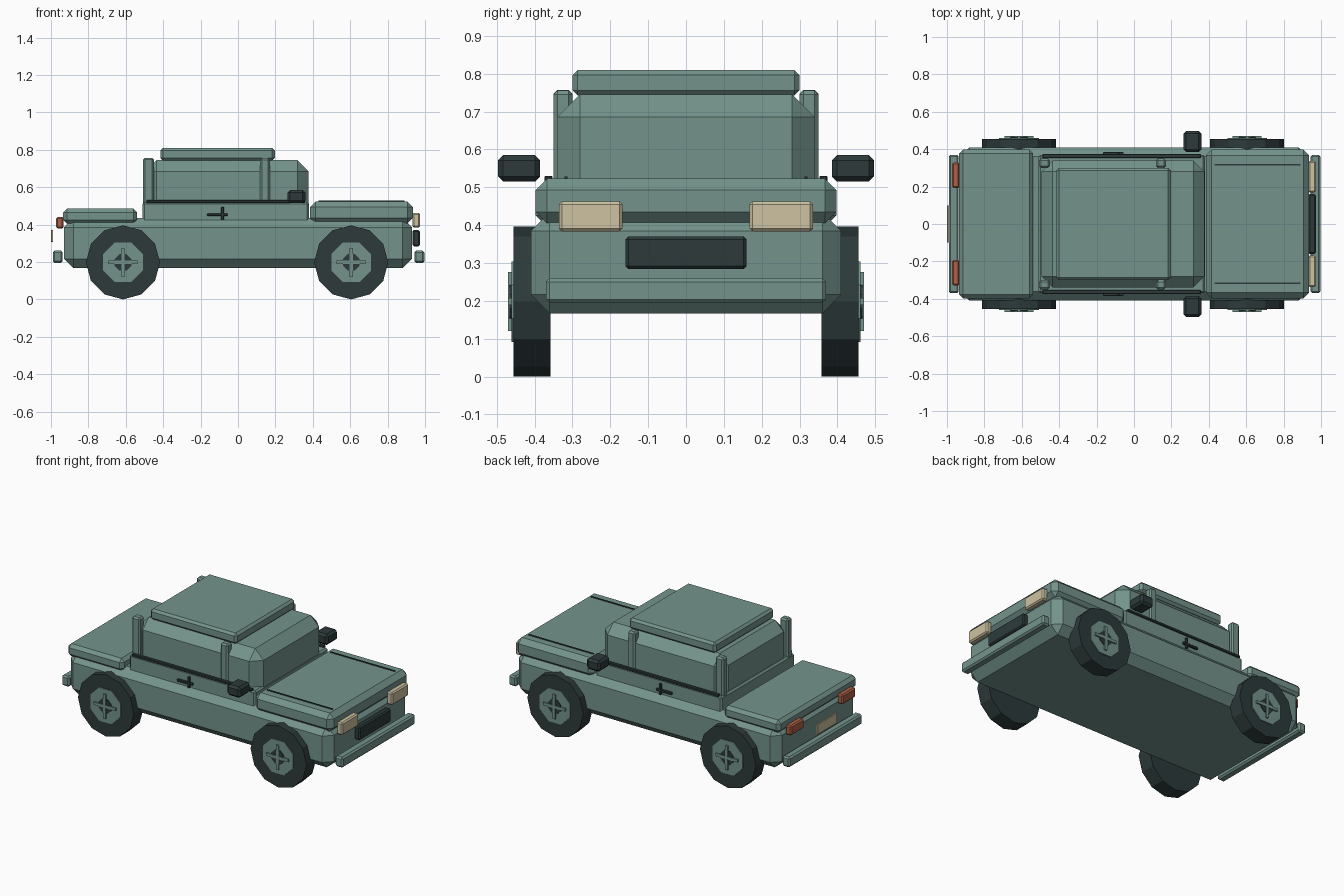
import bpy, bmesh, math
from mathutils import Matrix

if "Cube" in bpy.data.objects:
    bpy.data.objects.remove(bpy.data.objects["Cube"])


def material(name, rgb):
    m = bpy.data.materials.new(name)
    m.diffuse_color = (*rgb, 1)
    m.use_nodes = True
    m.node_tree.nodes["Principled BSDF"].inputs["Base Color"].default_value = m.diffuse_color
    return m


GREEN = material("sage_green", (0.175, 0.295, 0.26))
DARK = material("dark_trim", (0.026, 0.042, 0.043))
CREAM = material("cream", (0.61, 0.54, 0.36))
RED = material("brick_red", (0.42, 0.115, 0.065))


def finish(bm, name, mat):
    bmesh.ops.recalc_face_normals(bm, faces=bm.faces)
    mesh = bpy.data.meshes.new(name)
    bm.to_mesh(mesh)
    bm.free()
    mesh.materials.append(mat)
    ob = bpy.data.objects.new(name, mesh)
    bpy.context.collection.objects.link(ob)
    return ob


def box(name, xs, ys, zs, mat, chamfer=0.0):
    """Chamfered box given by its extent on each axis."""
    bm = bmesh.new()
    bmesh.ops.create_cube(bm, size=1)
    for v in bm.verts:
        for i, (lo, hi) in enumerate((xs, ys, zs)):
            v.co[i] = lo if v.co[i] < 0 else hi
    if chamfer:
        bmesh.ops.bevel(bm, geom=bm.edges[:], offset=chamfer, segments=1,
                        affect='EDGES', clamp_overlap=True)
    return finish(bm, name, mat)


def pair(name, xs, ys, zs, mat, chamfer=0.0):
    """The same box on both sides of the car."""
    box(name + "_left", xs, ys, zs, mat, chamfer)
    box(name + "_right", xs, (-ys[1], -ys[0]), zs, mat, chamfer)


def disc(name, x, z, y0, y1, side, radius, sides, mat, turn=0.0):
    """Flat-sided cylinder along y."""
    bm = bmesh.new()
    bmesh.ops.create_cone(bm, cap_ends=True, segments=sides, radius1=radius,
                          radius2=radius, depth=y1 - y0)
    place = (Matrix.Translation((x, side * (y0 + y1) / 2, z))
             @ Matrix.Rotation(turn, 4, 'Y') @ Matrix.Rotation(math.pi / 2, 4, 'X'))
    bmesh.ops.transform(bm, matrix=place, verts=bm.verts)
    return finish(bm, name, mat)


# Body shell
box("body", (-0.93, 0.93), (-0.41, 0.41), (0.167, 0.435), GREEN, 0.05)
box("belt", (-0.51, 0.38), (-0.37, 0.37), (0.40, 0.52), GREEN, 0.01)
box("hood", (0.385, 0.935), (-0.397, 0.397), (0.405, 0.523), GREEN, 0.03)
box("rear_deck", (-0.935, -0.54), (-0.397, 0.397), (0.405, 0.485), GREEN, 0.02)

# Cabin and roof
box("cabin", (-0.495, 0.377), (-0.34, 0.34), (0.44, 0.745), GREEN, 0.06)
box("roof", (-0.415, 0.197), (-0.30, 0.30), (0.742, 0.81), GREEN, 0.014)
pair("rear_pillar", (-0.507, -0.45), (0.30, 0.35), (0.44, 0.757), GREEN, 0.01)
pair("door_pillar", (0.118, 0.17), (0.30, 0.35), (0.50, 0.755), GREEN, 0.01)

# Dark side details
pair("window_trim", (-0.49, 0.357), (0.352, 0.374), (0.514, 0.53), DARK, 0.003)
pair("hood_strip", (0.43, 0.89), (0.313, 0.321), (0.520, 0.528), DARK)
pair("mirror", (0.265, 0.36), (0.385, 0.497), (0.515, 0.585), DARK, 0.014)
pair("door_handle", (-0.165, -0.055), (0.366, 0.384), (0.445, 0.46), DARK, 0.003)
pair("handle_latch", (-0.09, -0.075), (0.366, 0.384), (0.425, 0.495), DARK, 0.003)

# Front and rear fittings
pair("headlight", (0.932, 0.972), (0.168, 0.336), (0.383, 0.463), CREAM, 0.008)
box("grille", (0.932, 0.972), (-0.16, 0.16), (0.284, 0.37), DARK, 0.008)
pair("tail_light", (-0.972, -0.932), (0.193, 0.328), (0.378, 0.44), RED, 0.008)
box("rear_plate", (-1.0, -0.988), (-0.10, 0.10), (0.307, 0.372), CREAM, 0.002)
for end, xs in (("front", (0.943, 0.997)), ("rear", (-0.99, -0.937))):
    box(end + "_bumper", xs, (-0.37, 0.37), (0.194, 0.26), GREEN, 0.01)

# Wheels: tyre, hubcap, dark centre and crossed spokes
for end, x in (("rear", -0.615), ("front", 0.605)):
    for label, s in (("left", 1), ("right", -1)):
        tag = f"{end}_{label}"
        z = 0.198
        disc("tyre_" + tag, x, z, 0.358, 0.455, s, 0.198, 12, DARK)
        disc("hubcap_" + tag, x, z, 0.44, 0.461, s, 0.115, 8, GREEN, math.pi / 8)
        disc("hub_centre_" + tag, x, z, 0.455, 0.466, s, 0.048, 8, DARK, math.pi / 8)
        ys = sorted((s * 0.455, s * 0.47))
        box("spoke_flat_" + tag, (x - 0.078, x + 0.078), ys, (z - 0.009, z + 0.009), GREEN)
        box("spoke_upright_" + tag, (x - 0.009, x + 0.009), ys, (z - 0.078, z + 0.078), GREEN)
